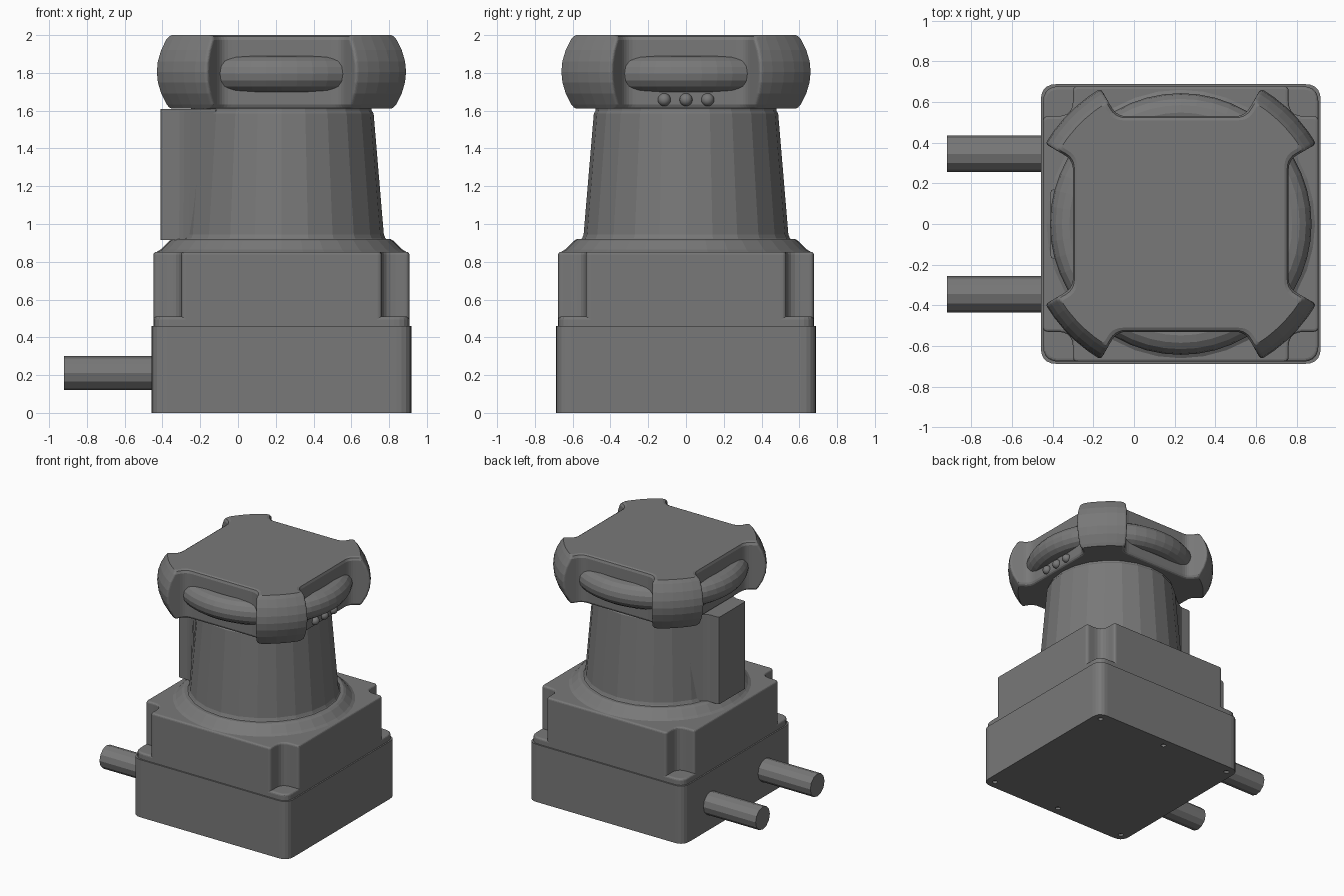
import bpy, bmesh
from math import sin, cos, pi, atan2, sqrt
from mathutils import Vector

if "Cube" in bpy.data.objects:
    bpy.data.objects.remove(bpy.data.objects["Cube"])

CX = 0.23  # x of the body axis
grey = bpy.data.materials.new("dark_grey")
grey.diffuse_color = (0.19, 0.19, 0.19, 1)
grey.use_nodes = True
grey.node_tree.nodes["Principled BSDF"].inputs["Base Color"].default_value = grey.diffuse_color


def finish(ob, bevel=0, smooth=0):
    """Material, optional edge bevel, optional smoothing (otherwise flat facets)."""
    ob.data.materials.append(grey)
    if bevel:
        m = ob.modifiers.new("bevel", 'BEVEL')
        m.width, m.segments, m.limit_method, m.angle_limit = bevel, 3, 'ANGLE', 0.8
    if smooth:
        bpy.ops.object.select_all(action='DESELECT')
        ob.select_set(True)
        bpy.context.view_layer.objects.active = ob
        bpy.ops.object.shade_smooth_by_angle(angle=smooth)
    return ob


def loft(name, rings, bevel=0):
    """Skin a stack of (outline, z) rings, outlines relative to the body axis."""
    bm = bmesh.new()
    rows = [[bm.verts.new((x + CX, y, z)) for x, y in pts] for pts, z in rings]
    n = len(rows[0])
    for a, b in zip(rows, rows[1:]):
        for i in range(n):
            j = (i + 1) % n
            bm.faces.new((a[i], a[j], b[j], b[i]))
    bm.faces.new(rows[0][::-1])
    bm.faces.new(rows[-1])
    bmesh.ops.recalc_face_normals(bm, faces=bm.faces)
    me = bpy.data.meshes.new(name)
    bm.to_mesh(me)
    bm.free()
    ob = bpy.data.objects.new(name, me)
    bpy.context.collection.objects.link(ob)
    return finish(ob, bevel)


def rounded(corners, seg=5):
    """Round each (x, y, radius) corner of an outline."""
    out, n = [], len(corners)
    for i, (x, y, r) in enumerate(corners):
        p = Vector((x, y))
        if not r:
            out.append((x, y))
            continue
        a = p + (Vector(corners[i - 1][:2]) - p).normalized() * r
        b = p + (Vector(corners[(i + 1) % n][:2]) - p).normalized() * r
        for k in range(seg + 1):
            t = k / seg
            out.append(tuple(a * (1 - t) ** 2 + p * 2 * t * (1 - t) + b * t * t))
    return out


def fourfold(pts):
    """Repeat a counter-clockwise outline piece round the axis."""
    out = []
    for _ in range(4):
        out += pts
        pts = [(-y, x, r) for x, y, r in pts]
    return out


def lathe(name, profile, n):
    ring = [(cos(2 * pi * i / n), sin(2 * pi * i / n)) for i in range(n)]
    return loft(name, [([(r * x, r * y) for x, y in ring], z) for r, z in profile])


# base box with recessed screw holes underneath
base = loft("base", [(rounded(fourfold([(0.688, 0.688, 0.08)])), z) for z in (0, 0.46)])
holes = []
for x in (-0.62, 0, 0.62):
    for y in (-0.62, 0.62):
        bpy.ops.mesh.primitive_cylinder_add(vertices=12, radius=0.02, depth=0.04,
                                            location=(CX + x, y, 0))
        holes.append(bpy.context.object)
bpy.ops.object.select_all(action='DESELECT')
for h in holes:
    h.select_set(True)
bpy.ops.object.join()
cutter = bpy.context.object
cutter.name = "screw_hole_cutter"
cut = base.modifiers.new("screw_holes", 'BOOLEAN')
cut.object, cut.solver = cutter, 'EXACT'
bpy.context.view_layer.objects.active = base
bpy.ops.object.modifier_apply(modifier=cut.name)
bpy.data.objects.remove(cutter)

# upper housing: low ledge, then a block with pocketed corners
ledge = rounded(fourfold([(0.677, 0.677, 0.08)]))
loft("housing_ledge", [(ledge, z) for z in (0.43, 0.51)], 0.015)
block = rounded(fourfold([(0.677, -0.53, 0.025), (0.677, 0.53, 0.025), (0.53, 0.53, 0.075)]))
loft("housing_block", [(block, z) for z in (0.45, 0.853)], 0.014)

# sloped collar and tapered neck
lathe("collar", [(0.665, 0.84), (0.66, 0.853), (0.64, 0.865), (0.595, 0.91),
                 (0.578, 0.92), (0.5, 0.921)], 36)
lathe("neck", [(0.56, 0.915), (0.55, 0.925), (0.542, 0.945), (0.488, 1.585),
               (0.478, 1.6), (0.478, 1.63)], 24)


# side rib blending into the neck
def rib(jx, jy, z):
    half = [(-0.64, 0.155), (-0.637, 0.166), (-0.625, 0.17)]
    for k in range(7):
        t = k / 6
        s = 1 - t
        half.append((-0.56 * s * s - 1.02 * s * t + jx * t * t,
                     0.17 * s * s + 0.36 * s * t + jy * t * t))
    half.append((-0.2, jy - 0.08))
    return [(x, -y) for x, y in half[::-1]] + half, z


loft("side_rib", [rib(-0.385, 0.368, 0.915), rib(-0.35, 0.332, 1.6), rib(-0.345, 0.325, 1.61)])


# knob with four barrel-shaped grips and flat notches between them
def knob_outline(r, e):
    d, w = 0.53 - e, 0.315 + e
    ux, uy = 0.866, 0.5
    b = d * ux + w * uy
    t = -b + sqrt(b * b - d * d - w * w + r * r)
    tx, ty = d + ux * t, w + uy * t
    a = atan2(ty, tx)
    pts = [(d, -w, 0.05), (d, w, 0.05), (tx, ty, 0.02)]
    for i in range(1, 5):
        q = a + (pi / 2 - 2 * a) * i / 5
        pts.append((r * cos(q), r * sin(q), 0))
    pts.append((ty, tx, 0.02))
    return rounded(fourfold(pts))


rings = []
for z, e in ((1.612, 0.015), (1.618, 0.006), (1.632, 0), (1.69, 0), (1.75, 0), (1.806, 0),
             (1.86, 0), (1.92, 0), (1.975, 0), (1.993, 0.007), (2.0, 0.02)):
    rings.append((knob_outline(0.774 - 0.075 * ((z - 1.806) / 0.194) ** 2, e), z))
loft("knob", rings)

# ring showing through the notches
bpy.ops.mesh.primitive_torus_add(major_radius=0.548, minor_radius=0.095, major_segments=48,
                                 minor_segments=16, location=(CX, 0, 1.795))
bpy.context.object.name = "knob_ring"
finish(bpy.context.object)

# three indicator beads in the right notch
for y in (-0.115, 0, 0.115):
    bpy.ops.mesh.primitive_uv_sphere_add(segments=16, ring_count=10, radius=0.034,
                                         location=(CX + 0.53, y, 1.658))
    bpy.context.object.name = "indicator_bead"
    finish(bpy.context.object, smooth=0.6)

# two cables leaving the left side
for y in (-0.345, 0.345):
    bpy.ops.mesh.primitive_cylinder_add(vertices=12, radius=0.09, depth=0.5,
                                        location=(-0.67, y, 0.21), rotation=(0, pi / 2, 0))
    bpy.context.object.name = "cable"
    finish(bpy.context.object)
